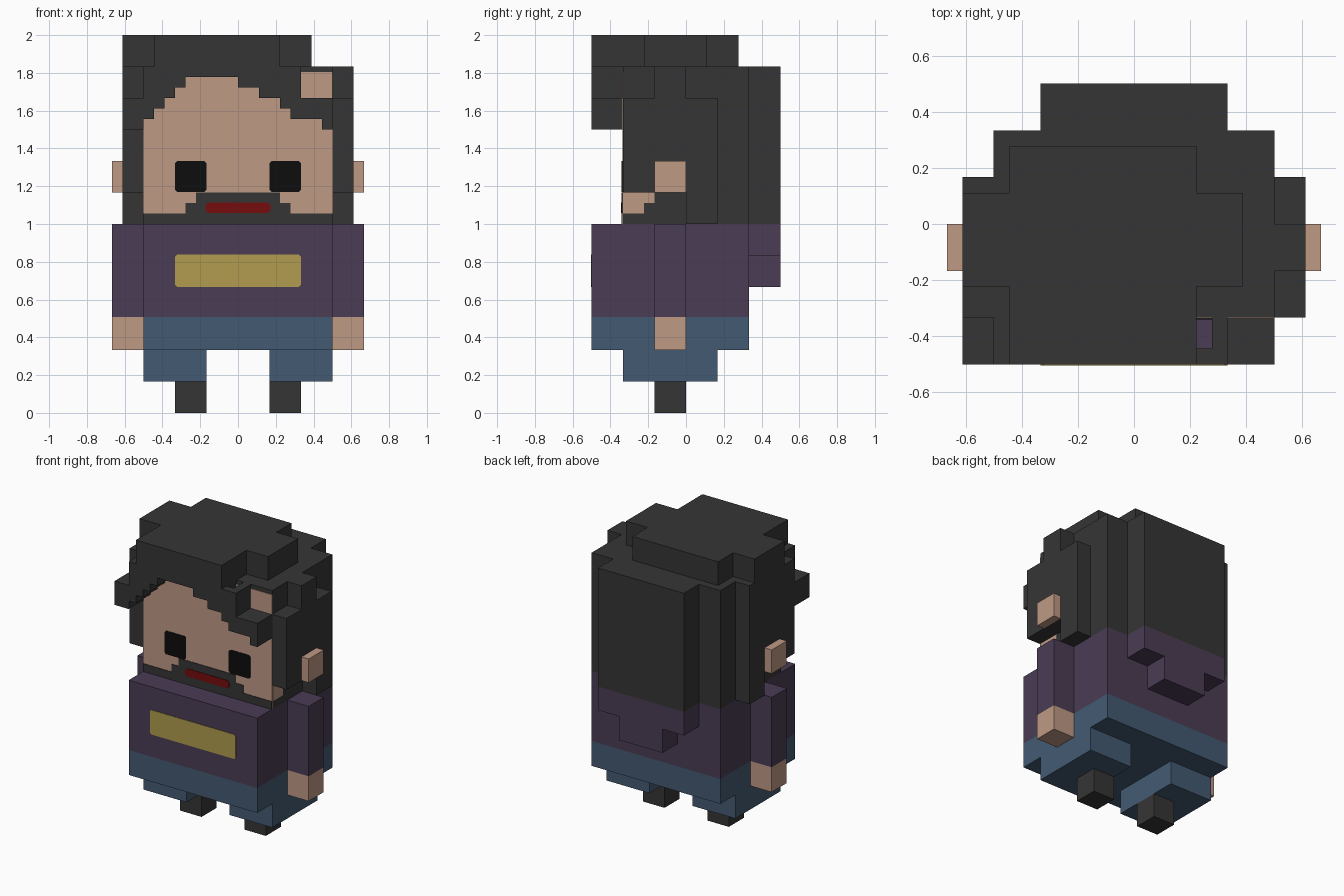
import bpy, bmesh

old = bpy.data.objects.get("Cube")
if old:
    bpy.data.objects.remove(old, do_unlink=True)

U = 1 / 18      # one small voxel
T = 0.07        # plate thickness in voxels (about 0.004)


def material(name, rgb):
    m = bpy.data.materials.new(name)
    m.use_nodes = True
    m.diffuse_color = (*rgb, 1)
    b = m.node_tree.nodes["Principled BSDF"]
    b.inputs["Base Color"].default_value = (*rgb, 1)
    b.inputs["Roughness"].default_value = 0.9
    return m


HAIR = material("charcoal", (0.036, 0.036, 0.036))
SKIN = material("skin", (0.52, 0.32, 0.235))
COAT = material("purple", (0.069, 0.045, 0.089))
DENIM = material("blue", (0.056, 0.102, 0.171))
GOLD = material("mustard", (0.44, 0.335, 0.077))
RED = material("dark red", (0.18, 0.004, 0.004))
BLACK = material("black", (0.004, 0.004, 0.004))


def prism(name, mat, profile, y0, y1):
    """Extrude an x-z profile, given in voxels, from y0 to y1."""
    bm = bmesh.new()
    face = bm.faces.new([bm.verts.new((x * U, y0 * U, z * U)) for x, z in profile])
    ext = bmesh.ops.extrude_face_region(bm, geom=[face])
    verts = [v for v in ext["geom"] if isinstance(v, bmesh.types.BMVert)]
    bmesh.ops.translate(bm, verts=verts, vec=(0, (y1 - y0) * U, 0))
    bmesh.ops.recalc_face_normals(bm, faces=bm.faces)
    me = bpy.data.meshes.new(name)
    bm.to_mesh(me)
    bm.free()
    me.materials.append(mat)
    ob = bpy.data.objects.new(name, me)
    bpy.context.collection.objects.link(ob)
    return ob


def box(name, mat, x0, x1, y0, y1, z0, z1):
    return prism(name, mat, [(x0, z0), (x1, z0), (x1, z1), (x0, z1)], y0, y1)


def plate(name, mat, x0, x1, z0, z1, y, c, t=T):
    """Thin front plate with clipped corners."""
    prism(name, mat, [(x0 + c, z0), (x1 - c, z0), (x1, z0 + c), (x1, z1 - c),
                      (x1 - c, z1), (x0 + c, z1), (x0, z1 - c), (x0, z0 + c)], y - t, y)


def stairs(steps):
    """Lower edge of a stepped shape from (x0, x1, z) runs."""
    return [p for x0, x1, z in steps for p in ((x0, z), (x1, z))]


# Torso, trousers and hood
box("trousers", DENIM, -9, 9, -9, 6, 6, 9.15)
box("coat", COAT, -9, 9, -9, 6, 9.15, 18)
box("hood_upper", COAT, -6, 6, 6, 9, 15, 18)
box("hood_lower", COAT, -3, 3, 6, 9, 12, 15)
plate("chest_panel", GOLD, -6, 6, 12, 15.1, -9, 0.2)

# Head, face and beard
box("head", HAIR, -9, 9, -6, 6, 18, 33)
box("face", SKIN, -9, 9, -6 - T, -6, 18, 32.5)
beard = stairs([(-9, -5, 19), (-5, -4, 20), (-4, 4, 21), (4, 5, 20), (5, 9, 19)])
prism("beard", HAIR, [(9, 18), (-9, 18)] + beard, -6 - 2 * T, -6 - T)
plate("mouth", RED, -3.1, 3.1, 19.05, 20.05, -6 - 2 * T, 0.25)

# Paired parts
for side, s in (("left", 1), ("right", -1)):
    def pair(name, mat, x0, x1, *rest):
        a, b = sorted((s * x0, s * x1))
        return box(f"{side}_{name}", mat, a, b, *rest)

    pair("sleeve", COAT, 9, 12, -3, 0, 9.15, 18)
    pair("hand", SKIN, 9, 12, -3, 0, 6, 9.15)
    pair("leg", DENIM, 3, 9, -6, 3, 3, 6)
    pair("foot", HAIR, 3, 6, -3, 0, 0, 3)
    pair("ear", SKIN, 11, 12, -3, 0, 21, 24)
    pair("cheek", SKIN, 9, 9 + T, -6, -4, 19, 21)
    pair("jaw", SKIN, 9, 9 + T, -4, -3, 20, 21)
    a, b = sorted((s * 3, s * 6))
    plate(f"{side}_eye", BLACK, a, b, 21.05, 24, -6 - T, 0.2)

# Hair on the back and crown
box("back_hair", HAIR, -6, 6, 6, 9, 18, 33)
box("crown", HAIR, -8, 4, -9, 5, 33, 36)
box("crown_left", HAIR, 4, 7, -4, 2, 33, 36)
box("crown_right", HAIR, -11, -8, -4, 2, 33, 36)

# Side hair
box("left_hair_front", HAIR, 9, 11, -6, -3, 21, 30)
box("left_hair_middle", HAIR, 9, 11, -3, 0, 21, 33)
box("left_hair_back", HAIR, 9, 11, 0, 3, 18, 30)
box("right_hair_front", HAIR, -11, -9, -6, 0, 21, 33)
box("right_hair_back", HAIR, -11, -9, 0, 3, 18, 33)

# Stepped fringe, with a small gap behind its thin strand
fringe = stairs([(-9, -8, 28), (-8, -7, 29), (-7, -6, 30), (-6, -5, 31),
                 (-5, 0, 32), (0, 2, 31), (2, 4, 30)])
prism("fringe", HAIR, fringe + [(4, 33), (-9, 33)], -9, -6)
box("fringe_strand", HAIR, 4, 5, -9, -8, 29, 33)
fringe_end = stairs([(5, 8, 28), (8, 9, 27)])
prism("fringe_left", HAIR, fringe_end + [(9, 30), (6, 30), (6, 33), (5, 33)], -9, -6)
box("fringe_right", HAIR, -11, -9, -9, -6, 27, 30)
